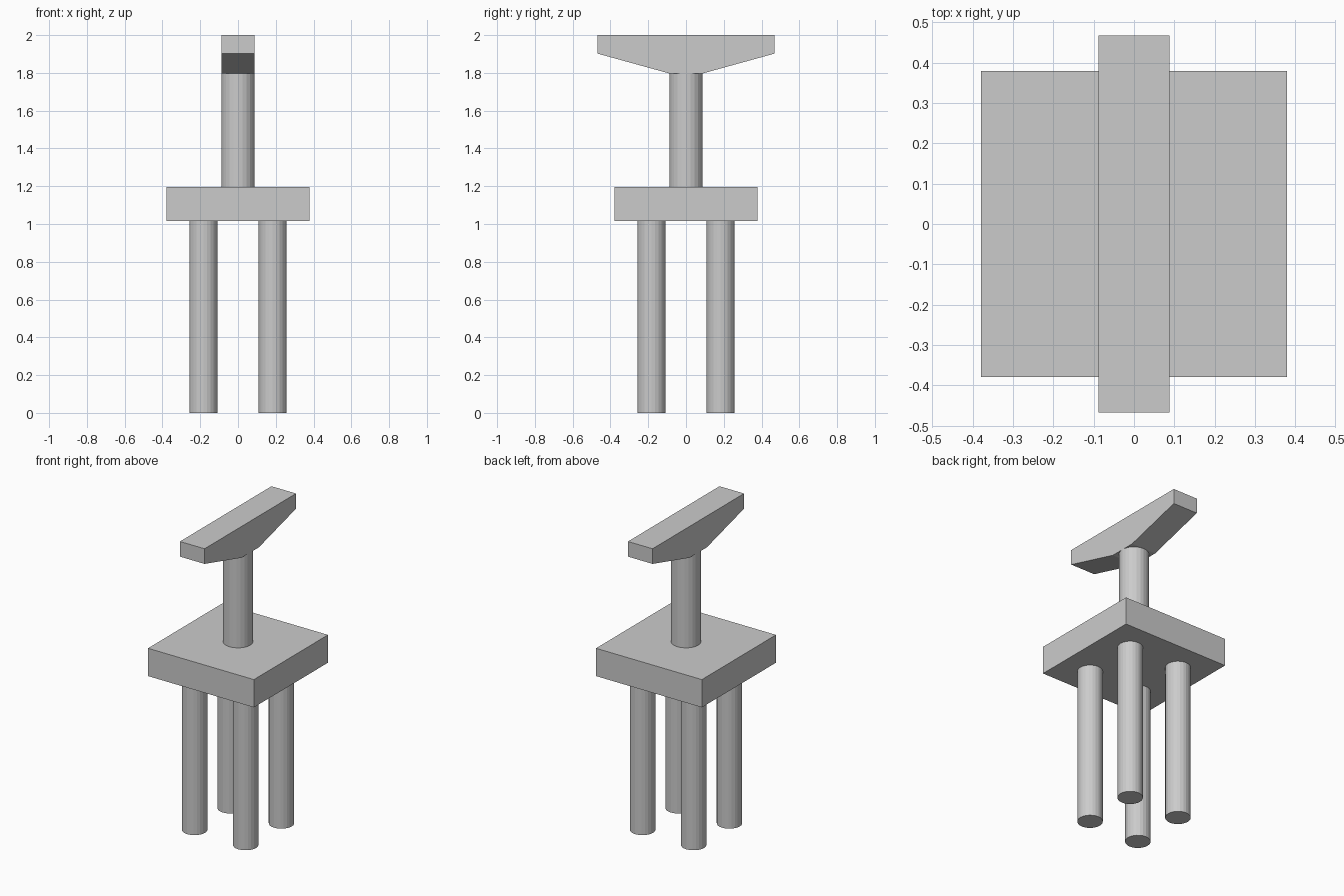
import bpy, bmesh

if "Cube" in bpy.data.objects:
    bpy.data.objects.remove(bpy.data.objects["Cube"])

SIDES = 24
CAP_BOTTOM, CAP_TOP, BEAM_BOTTOM, BEAM_TOP = 1.017, 1.197, 1.797, 2.0


def add_cylinder(name, x, y, radius, z0, z1):
    bpy.ops.mesh.primitive_cylinder_add(
        vertices=SIDES, radius=radius, depth=z1 - z0, location=(x, y, (z0 + z1) / 2))
    bpy.context.object.name = name


# Four foundation piles
for x, side in ((-0.183, "left"), (0.183, "right")):
    for y, end in ((-0.183, "front"), (0.183, "back")):
        add_cylinder(f"{end}_{side}_pile", x, y, 0.075, 0, CAP_BOTTOM)

# Square pile cap
bpy.ops.mesh.primitive_cube_add(size=1, location=(0, 0, (CAP_BOTTOM + CAP_TOP) / 2))
cap = bpy.context.object
cap.name = "pile_cap"
cap.scale = (0.758, 0.758, CAP_TOP - CAP_BOTTOM)
bpy.ops.object.transform_apply(location=False, rotation=False, scale=True)

# Round column
add_cylinder("pier_column", 0, 0, 0.088, CAP_TOP, BEAM_BOTTOM)

# Hammerhead beam: side profile extruded across x
half_width = 0.088
profile = [(-0.468, BEAM_TOP), (-0.468, 1.902), (-0.088, BEAM_BOTTOM),
           (0.088, BEAM_BOTTOM), (0.468, 1.902), (0.468, BEAM_TOP)]
bm = bmesh.new()
face = bm.faces.new([bm.verts.new((-half_width, y, z)) for y, z in profile])
extruded = bmesh.ops.extrude_face_region(bm, geom=[face])
verts = [v for v in extruded["geom"] if isinstance(v, bmesh.types.BMVert)]
bmesh.ops.translate(bm, vec=(2 * half_width, 0, 0), verts=verts)
bmesh.ops.recalc_face_normals(bm, faces=bm.faces)
mesh = bpy.data.meshes.new("hammerhead_beam")
bm.to_mesh(mesh)
bm.free()
bpy.context.collection.objects.link(bpy.data.objects.new("hammerhead_beam", mesh))
